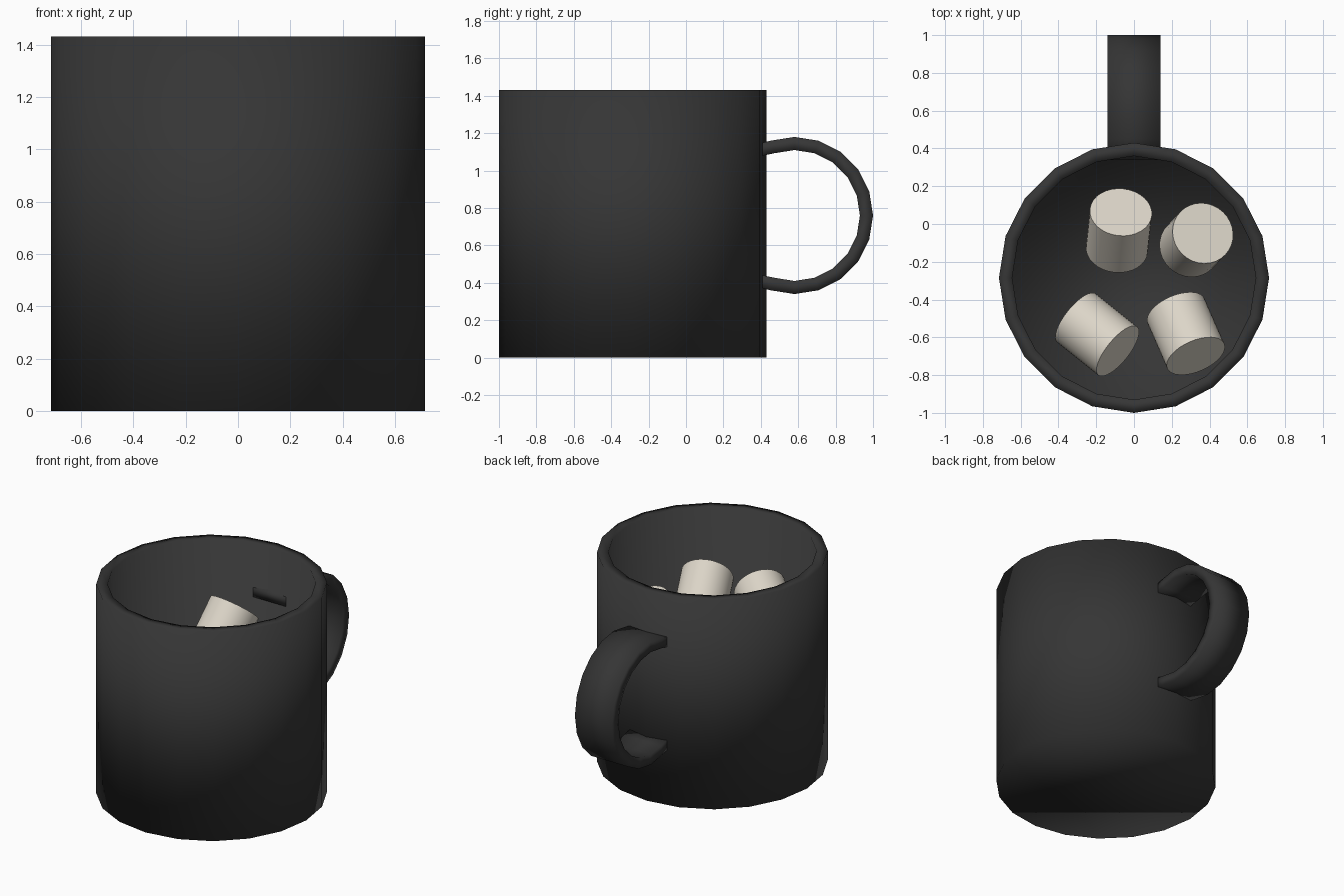
import bpy, bmesh
from math import cos, sin, pi, radians
from mathutils import Vector

cube = bpy.data.objects.get("Cube")
if cube:
    bpy.data.objects.remove(cube, do_unlink=True)


def material(name, color):
    mat = bpy.data.materials.new(name)
    mat.use_nodes = True
    mat.diffuse_color = color
    mat.node_tree.nodes["Principled BSDF"].inputs["Base Color"].default_value = color
    return mat


def finish(bm, name, mat):
    bmesh.ops.recalc_face_normals(bm, faces=bm.faces)
    for face in bm.faces:
        face.smooth = True
    mesh = bpy.data.meshes.new(name)
    bm.to_mesh(mesh)
    bm.free()
    mesh.materials.append(mat)
    obj = bpy.data.objects.new(name, mesh)
    bpy.context.collection.objects.link(obj)
    return obj


def loft(rings, name, mat):
    """Skin a list of equal-length point rings and cap both ends."""
    bm = bmesh.new()
    loops = [[bm.verts.new(p) for p in ring] for ring in rings]
    count = len(loops[0])
    for a, b in zip(loops, loops[1:]):
        for i in range(count):
            j = (i + 1) % count
            bm.faces.new((a[i], a[j], b[j], b[i]))
    bm.faces.new(loops[0])
    bm.faces.new(loops[-1])
    return finish(bm, name, mat)


charcoal = material("charcoal glaze", (0.036, 0.036, 0.036, 1))
cream = material("cream marshmallow", (0.72, 0.67, 0.58, 1))

# Mug: 20-sided shell running up the outside, over the rim and down to the floor
CENTRE_Y, SIDES = -0.285, 20
profile = [(0.715, 0), (0.715, 1.43), (0.645, 1.43), (0.645, 0.07)]
rings = [[(r * cos(2 * pi * i / SIDES), CENTRE_Y + r * sin(2 * pi * i / SIDES), z)
          for i in range(SIDES)] for r, z in profile]
loft(rings, "mug_body", charcoal)

# Handle: flat band swept round an arc, its ends sunk through the wall
HANDLE_Y, HANDLE_Z, HALF_WIDTH = 0.58, 0.76, 0.14


def band_section(inner, outer):
    return [(-HALF_WIDTH, *inner), (HALF_WIDTH, *inner),
            (HALF_WIDTH, *outer), (-HALF_WIDTH, *outer)]


def band_end(side):
    return band_section((0.34, HANDLE_Z + side * 0.305), (0.34, HANDLE_Z + side * 0.37))


sections = [band_end(-1)]
for step in range(-6, 7):
    a = radians(18 * step)
    inner, outer = [(HANDLE_Y + r * cos(a), HANDLE_Z + r * sin(a)) for r in (0.35, 0.42)]
    sections.append(band_section(inner, outer))
sections.append(band_end(1))
loft(sections, "mug_handle", charcoal)

# Marshmallows: short tumbled cylinders, given by centre and axis
marshmallows = {
    "marshmallow_back": ((-0.08, -0.035, 1.0), (0.07, 0.65, 0.757)),
    "marshmallow_back_left": ((0.33, -0.085, 0.945), (0.23, 0.24, 0.94)),
    "marshmallow_front_right": ((-0.195, -0.585, 1.0), (0.725, -0.58, 0.36)),
    "marshmallow_front_left": ((0.275, -0.58, 0.95), (0.35, -0.8, 0.5)),
}
for name, (centre, axis) in marshmallows.items():
    bm = bmesh.new()
    bmesh.ops.create_cone(bm, cap_ends=True, segments=32,
                          radius1=0.165, radius2=0.165, depth=0.3)
    obj = finish(bm, name, cream)
    obj.location = centre
    obj.rotation_euler = Vector(axis).to_track_quat("Z", "Y").to_euler()
    bpy.ops.object.select_all(action="DESELECT")
    obj.select_set(True)
    bpy.context.view_layer.objects.active = obj
    bpy.ops.object.shade_smooth_by_angle(angle=radians(40))
